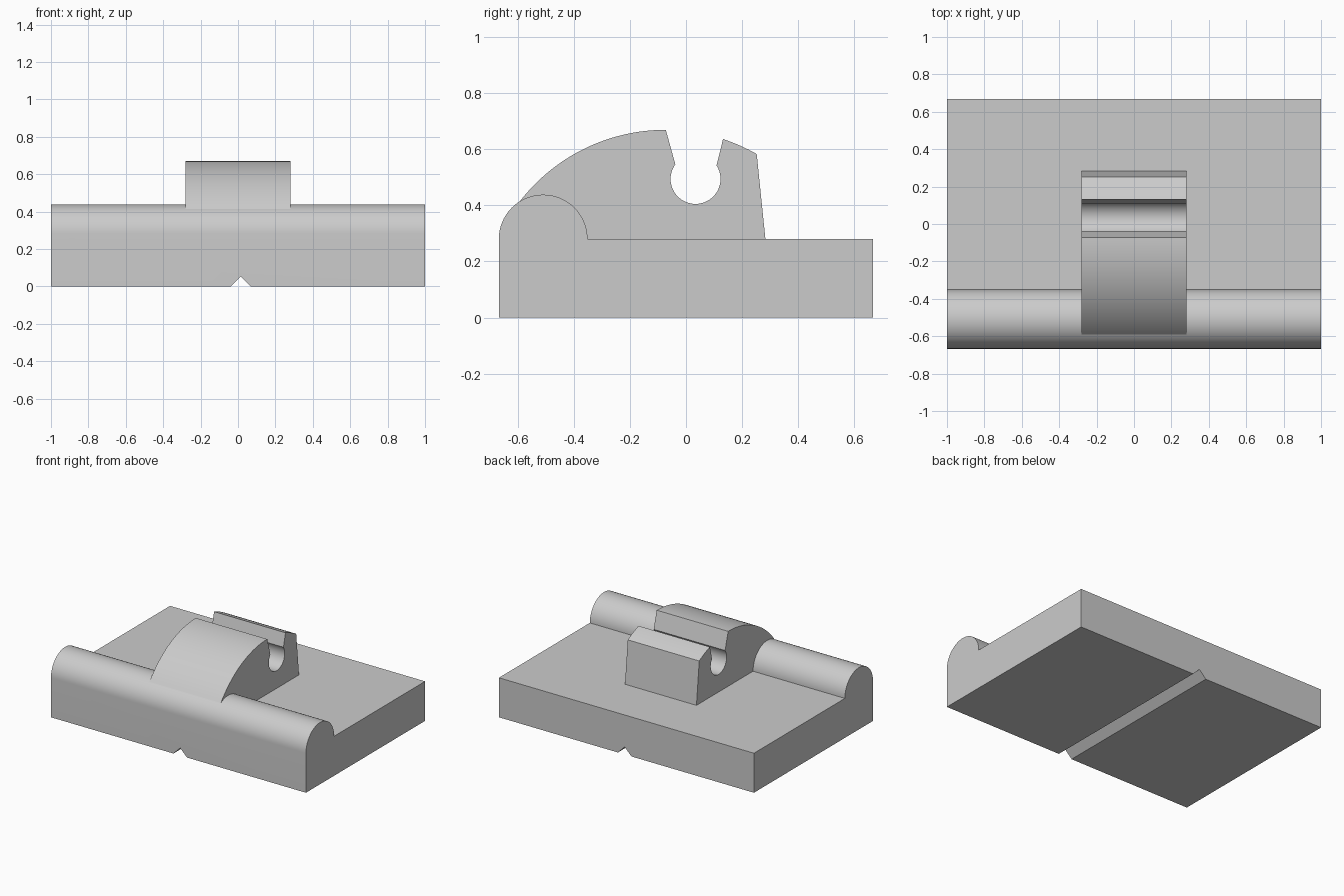
import bpy, bmesh, math
from math import sin, cos, pi, sqrt, atan2
from mathutils import Vector

cube = bpy.data.objects.get("Cube")
if cube:
    bpy.data.objects.remove(cube, do_unlink=True)

grey = bpy.data.materials.new("plain grey")
grey.use_nodes = True
grey.diffuse_color = (0.6, 0.6, 0.6, 1)
grey.node_tree.nodes["Principled BSDF"].inputs["Base Color"].default_value = (0.6, 0.6, 0.6, 1)


def arc(cy, cz, r, start, end, steps):
    """Points on a circle between two angles in radians."""
    return [(cy + r * cos(a), cz + r * sin(a))
            for a in (start + (end - start) * i / steps for i in range(steps + 1))]


def prism(name, profile, half, axis):
    """Extrude a closed profile symmetrically along x or y."""
    place = (lambda u, v: (-half, u, v)) if axis == "x" else (lambda u, v: (u, -half, v))
    bm = bmesh.new()
    face = bm.faces.new([bm.verts.new(place(u, v)) for u, v in profile])
    extruded = bmesh.ops.extrude_face_region(bm, geom=[face])
    move = Vector((2 * half, 0, 0) if axis == "x" else (0, 2 * half, 0))
    bmesh.ops.translate(bm, vec=move,
                        verts=[g for g in extruded["geom"] if isinstance(g, bmesh.types.BMVert)])
    bmesh.ops.recalc_face_normals(bm, faces=bm.faces)
    mesh = bpy.data.meshes.new(name)
    bm.to_mesh(mesh)
    bm.free()
    mesh.materials.append(grey)
    obj = bpy.data.objects.new(name, mesh)
    bpy.context.collection.objects.link(obj)
    return obj


def smooth(obj):
    bpy.ops.object.select_all(action="DESELECT")
    obj.select_set(True)
    bpy.context.view_layer.objects.active = obj
    bpy.ops.object.shade_smooth_by_angle(angle=math.radians(15))


# Base plate with the rounded rail along its front edge
DEPTH, TOP, RAIL = 0.667, 0.28, 0.158
plate = [(-DEPTH, 0), (DEPTH, 0), (DEPTH, TOP)] + arc(RAIL - DEPTH, TOP, RAIL, 0, pi, 40)
base = prism("base_plate", plate, 1, "x")

# V groove along the underside
groove = prism("groove_cutter", [(-0.092, -0.053), (0.12, -0.053), (0.014, 0.053)], 1, "y")
cut = base.modifiers.new("groove", "BOOLEAN")
cut.operation = "DIFFERENCE"
cut.solver = "EXACT"
cut.object = groove
bpy.context.view_layer.objects.active = base
bpy.ops.object.modifier_apply(modifier=cut.name)
bpy.data.objects.remove(groove, do_unlink=True)
smooth(base)

# Domed clip with an open round socket
CY, CZ, R = -0.073, 0.013, 0.656          # dome circle
SY, SZ, SR = 0.034, 0.494, 0.089          # socket circle


def dome_angle(y):
    return atan2(sqrt(R * R - (y - CY) ** 2), y - CY)


mouth_left, mouth_right = math.radians(144), math.radians(393)
outline = [(0.284, TOP - 0.01), (-0.59, TOP - 0.01)]
outline += arc(CY, CZ, R, dome_angle(-0.592), dome_angle(-0.072), 32)
outline += arc(SY, SZ, SR, mouth_left, mouth_right, 40)
outline += arc(CY, CZ, R, dome_angle(0.132), dome_angle(0.252), 8)
clip = prism("socket_clip", outline, 0.28, "x")
smooth(clip)
